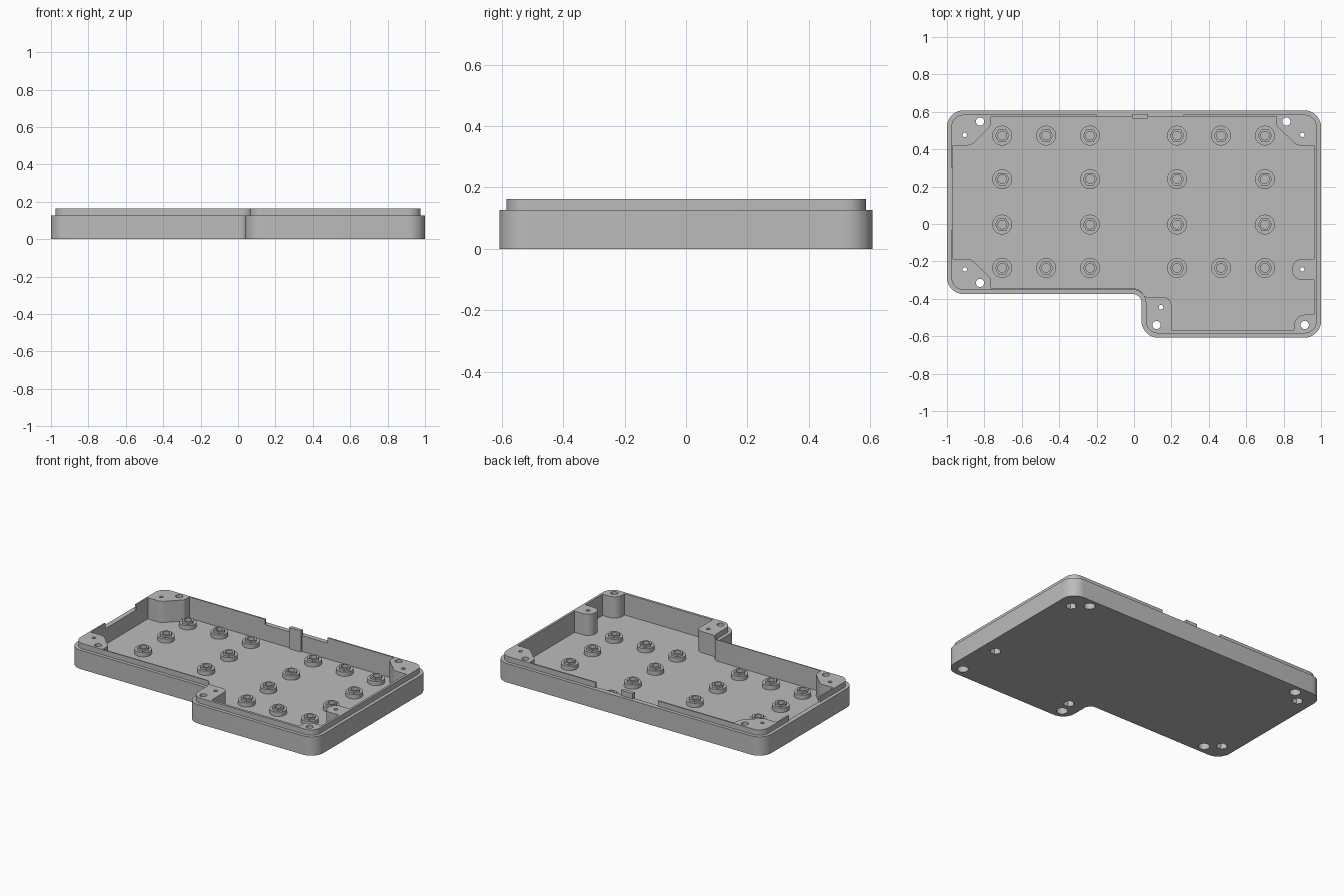
import bpy, bmesh
from math import pi, cos, sin, radians
from mathutils import Vector

cube = bpy.data.objects.get("Cube")
if cube:
    bpy.data.objects.remove(cube, do_unlink=True)

grey = bpy.data.materials.new("plain grey")
grey.use_nodes = True
grey.diffuse_color = (0.5, 0.5, 0.5, 1)
grey.node_tree.nodes["Principled BSDF"].inputs["Base Color"].default_value = (0.5, 0.5, 0.5, 1)

FLOOR, LEDGE, TOP = 0.02, 0.127, 0.163
POCKET = 0.06


def rounded(corners, segments=10):
    """Outline with every (x, y, radius) corner filleted."""
    out = []
    for i, (x, y, r) in enumerate(corners):
        p = Vector((x, y))
        if r == 0:
            out.append(p)
            continue
        a = (Vector(corners[i - 1][:2]) - p).normalized()
        b = (Vector(corners[(i + 1) % len(corners)][:2]) - p).normalized()
        half = a.angle(b) / 2
        centre = p + (a + b).normalized() * r / sin(half)
        reach = r * cos(half) / sin(half)
        start, end = p + a * reach - centre, p + b * reach - centre
        sweep = start.angle(end)
        for k in range(segments + 1):
            t = k / segments
            out.append(centre + (start * sin((1 - t) * sweep) + end * sin(t * sweep)) / sin(sweep))
    return out


def ngon(x, y, r, sides=32):
    return [Vector((x + r * cos(2 * pi * k / sides), y + r * sin(2 * pi * k / sides)))
            for k in range(sides)]


def box(x0, x1, y0, y1):
    return [Vector(p) for p in ((x0, y0), (x1, y0), (x1, y1), (x0, y1))]


def prism(name, outline, z0, z1):
    """Extrude a flat outline from z0 to z1."""
    bm = bmesh.new()
    face = bm.faces.new([bm.verts.new((p.x, p.y, z0)) for p in outline])
    top = bmesh.ops.extrude_face_region(bm, geom=[face])["geom"]
    bmesh.ops.translate(bm, vec=(0, 0, z1 - z0),
                        verts=[g for g in top if isinstance(g, bmesh.types.BMVert)])
    bmesh.ops.recalc_face_normals(bm, faces=bm.faces)
    mesh = bpy.data.meshes.new(name)
    bm.to_mesh(mesh)
    bm.free()
    mesh.materials.append(grey)
    obj = bpy.data.objects.new(name, mesh)
    bpy.context.collection.objects.link(obj)
    return obj


def combine(target, other, operation):
    """Boolean the second solid into the first, then drop it."""
    mod = target.modifiers.new("boolean", 'BOOLEAN')
    mod.operation, mod.solver, mod.object = operation, 'EXACT', other
    bpy.context.view_layer.objects.active = target
    bpy.ops.object.modifier_apply(modifier=mod.name)
    bpy.data.objects.remove(other, do_unlink=True)


def cut(target, outline, z0, z1):
    combine(target, prism("cutter", outline, z0, z1), 'DIFFERENCE')


def smooth(obj):
    bpy.ops.object.select_all(action='DESELECT')
    obj.select_set(True)
    bpy.context.view_layer.objects.active = obj
    bpy.ops.object.shade_smooth_by_angle(angle=radians(30))


def shell_outline(d):
    """Stepped outer outline, moved inward by d."""
    r = 0.09 - d
    return rounded([(-1 + d, -0.375 + d, r), (0.04 + d, -0.375 + d, 0.045 + d),
                    (0.04 + d, -0.608 + d, r), (1 - d, -0.608 + d, r),
                    (1 - d, 0.608 - d, r), (-1 + d, 0.608 - d, r)])


# Tray shell with a stepped lip
tray = prism("tray", shell_outline(0), 0, LEDGE)
combine(tray, prism("lip", shell_outline(0.023), 0.05, TOP), 'UNION')

# Cavity, leaving the corner blocks and side post standing
cavity = rounded([
    (-0.765, -0.345, 0), (0.025, -0.345, 0.05), (0.06, -0.39, 0.02), (0.2, -0.39, 0.045),
    (0.2, -0.568, 0), (0.855, -0.568, 0), (0.855, -0.485, 0.06), (0.962, -0.485, 0),
    (0.962, -0.3, 0), (0.845, -0.3, 0.054), (0.845, -0.187, 0.054), (0.962, -0.187, 0),
    (0.962, 0.42, 0), (0.87, 0.42, 0.06), (0.762, 0.525, 0.03), (0.762, 0.575, 0),
    (-0.765, 0.575, 0), (-0.765, 0.525, 0.03), (-0.87, 0.42, 0.06), (-0.967, 0.42, 0),
    (-0.967, -0.187, 0), (-0.87, -0.187, 0.06), (-0.765, -0.29, 0.03)])
cut(tray, cavity, FLOOR, 0.3)

# Openings in the lip on the back and one side
cut(tray, box(-0.2, 0.265, 0.5, 0.7), LEDGE, 0.3)
cut(tray, box(-1.1, -0.95, -0.03, 0.3), LEDGE, 0.3)

# Bolt holes with round counterbores, screw holes with hexagonal pockets
bolts = [(-0.823, 0.548), (0.815, 0.548), (-0.823, -0.315), (0.12, -0.54), (0.913, -0.54)]
screws = [(-0.905, 0.477), (0.9, 0.477), (-0.905, -0.243), (0.145, -0.445), (0.9, -0.243)]
for places, radius, sides in ((bolts, 0.022, 32), (screws, 0.012, 6)):
    for x, y in places:
        cut(tray, ngon(x, y, radius, 24), -0.1, 0.3)
        cut(tray, ngon(x, y, 0.035, sides), -0.1, POCKET)
smooth(tray)

# Upright tab in the back opening
prism("back_tab", box(-0.012, 0.075, 0.563, 0.587), FLOOR, TOP)

# Floor bosses: round base, raised hexagon, round bore
boss = prism("boss", ngon(0, 0, 0.053), 0, 0.03)
combine(boss, prism("hexagon", ngon(0, 0, 0.039, 6), 0.01, 0.045), 'UNION')
cut(boss, ngon(0, 0, 0.023, 24), 0.005, 0.1)
smooth(boss)
columns = (-0.705, -0.47, -0.235, 0.23, 0.465, 0.7)
spots = [(x, y) for y in (0.473, 0.24, -0.003, -0.235) for i, x in enumerate(columns)
         if abs(y) > 0.234 and y != 0.24 or i not in (1, 4)]
for n, (x, y) in enumerate(spots):
    item = boss if n == 0 else boss.copy()
    if n:
        bpy.context.collection.objects.link(item)
    item.name = f"boss_{n + 1}"
    item.location = (x, y, FLOOR - 0.001)
